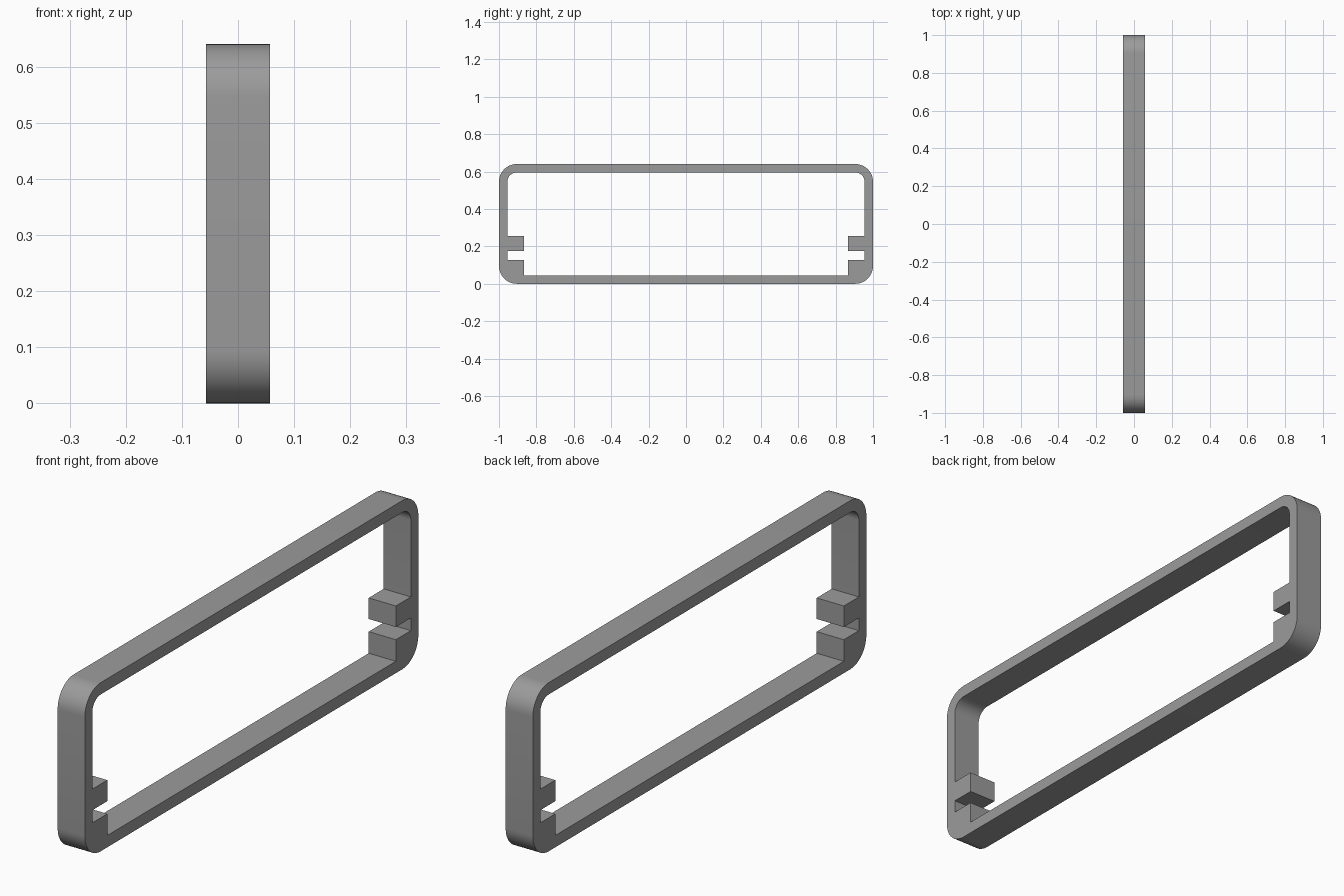
import bpy, bmesh, math
from mathutils import Matrix

if "Cube" in bpy.data.objects:
    bpy.data.objects.remove(bpy.data.objects["Cube"])

HALF_LEN, HEIGHT, HALF_DEPTH, WALL = 1.0, 0.64, 0.057, 0.045
OUTER_R, INNER_R, STEPS = 0.095, 0.05, 12
TAB_Y = 0.865                      # inner end of the clip tabs
LEDGE_TOP, TAB_LOW, TAB_TOP = 0.127, 0.175, 0.255


def arc(cy, cz, r, a0, a1):
    """Points of a rounded corner, angles in degrees."""
    return [(cy + r * math.cos(math.radians(a0 + (a1 - a0) * i / STEPS)),
             cz + r * math.sin(math.radians(a0 + (a1 - a0) * i / STEPS)))
            for i in range(STEPS + 1)]


def mirrored(half):
    """Close a right-hand half outline with its mirror image."""
    return half + [(-y, z) for y, z in reversed(half)]


# Outer rounded rectangle
outer = mirrored(arc(HALF_LEN - OUTER_R, OUTER_R, OUTER_R, -90, 0)
                 + arc(HALF_LEN - OUTER_R, HEIGHT - OUTER_R, OUTER_R, 0, 90))

# Opening, stepped around the lower ledge, slot and upper tab
wall_y = HALF_LEN - WALL
inner = mirrored([(TAB_Y, WALL), (TAB_Y, LEDGE_TOP), (wall_y, LEDGE_TOP),
                  (wall_y, TAB_LOW), (TAB_Y, TAB_LOW), (TAB_Y, TAB_TOP),
                  (wall_y, TAB_TOP)]
                 + arc(wall_y - INNER_R, HEIGHT - WALL - INNER_R, INNER_R, 0, 90))

# Filled profile extruded across the depth
curve = bpy.data.curves.new("frame_profile", 'CURVE')
curve.dimensions = '2D'
curve.fill_mode = 'BOTH'
curve.extrude = HALF_DEPTH
for outline in (outer, inner):
    spline = curve.splines.new('POLY')
    spline.points.add(len(outline) - 1)
    for point, (y, z) in zip(spline.points, outline):
        point.co = (y, z, 0, 1)
    spline.use_cyclic_u = True

frame = bpy.data.objects.new("clip_frame", curve)
bpy.context.collection.objects.link(frame)
bpy.context.view_layer.objects.active = frame
frame.select_set(True)
bpy.ops.object.convert(target='MESH')
frame = bpy.context.object
frame.name = "clip_frame"

# Stand the profile up: drawing plane becomes y-z, extrusion becomes x
bm = bmesh.new()
bm.from_mesh(frame.data)
bm.transform(Matrix(((0, 0, 1, 0), (1, 0, 0, 0), (0, 1, 0, 0), (0, 0, 0, 1))))
bmesh.ops.remove_doubles(bm, verts=bm.verts, dist=0.0001)
bmesh.ops.recalc_face_normals(bm, faces=bm.faces)
bm.to_mesh(frame.data)
bm.free()
bpy.ops.object.shade_smooth_by_angle(angle=math.radians(30))

# Plain grey
grey = bpy.data.materials.new("grey")
grey.diffuse_color = (0.33, 0.33, 0.33, 1)
grey.use_nodes = True
grey.node_tree.nodes["Principled BSDF"].inputs["Base Color"].default_value = grey.diffuse_color
frame.data.materials.clear()
frame.data.materials.append(grey)
